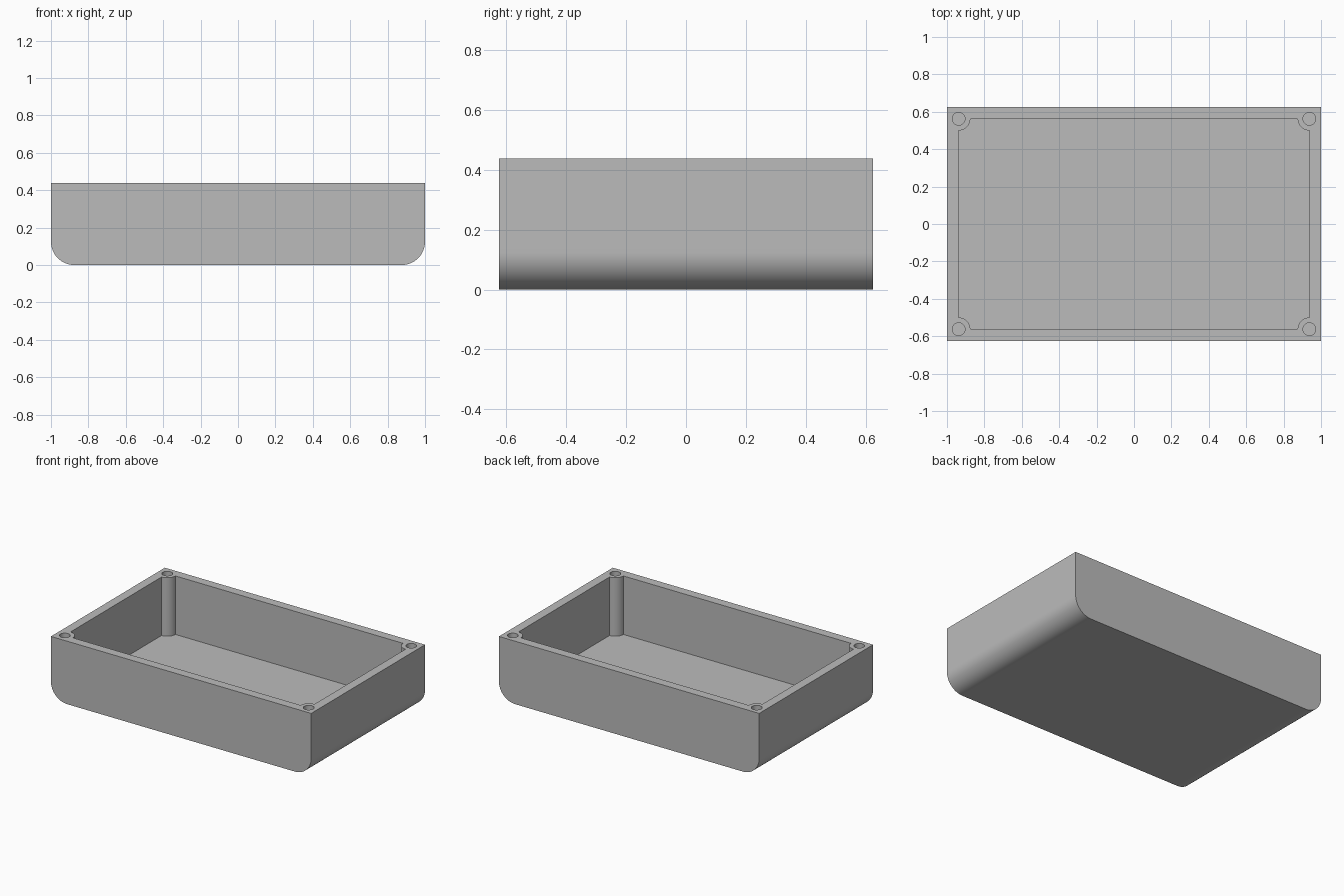
import bpy, bmesh
from math import pi, sin, cos, radians
from mathutils import Vector

if "Cube" in bpy.data.objects:
    bpy.data.objects.remove(bpy.data.objects["Cube"])

LENGTH, DEPTH, HEIGHT = 2.0, 1.25, 0.4375
WALL, FLOOR = 0.0625, 0.031
EDGE_RADIUS, POST_RADIUS, HOLE_RADIUS = 0.125, 0.0625, 0.034
HOLE_BOTTOM = 0.125


def arc(cx, cy, r, start, end, steps):
    """Points along an arc, angles in degrees."""
    angles = [radians(start + (end - start) * i / steps) for i in range(steps + 1)]
    return [(cx + r * cos(a), cy + r * sin(a)) for a in angles]


def add_prism(bm, points, direction):
    """Extrude a closed outline into a solid."""
    face = bm.faces.new([bm.verts.new(p) for p in points])
    top = bmesh.ops.extrude_face_region(bm, geom=[face])["geom"]
    verts = [g for g in top if isinstance(g, bmesh.types.BMVert)]
    bmesh.ops.translate(bm, verts=verts, vec=Vector(direction))


def make_object(name, bm):
    bmesh.ops.recalc_face_normals(bm, faces=bm.faces[:])
    mesh = bpy.data.meshes.new(name)
    bm.to_mesh(mesh)
    bm.free()
    obj = bpy.data.objects.new(name, mesh)
    bpy.context.collection.objects.link(obj)
    return obj


# Outer body: rounded lower edges along the two short sides
hx, hy = LENGTH / 2, DEPTH / 2
profile = [(-hx, HEIGHT)]
profile += arc(-hx + EDGE_RADIUS, EDGE_RADIUS, EDGE_RADIUS, 180, 270, 24)
profile += arc(hx - EDGE_RADIUS, EDGE_RADIUS, EDGE_RADIUS, 270, 360, 24)
profile += [(hx, HEIGHT)]
bm = bmesh.new()
add_prism(bm, [(x, -hy, z) for x, z in profile], (0, DEPTH, 0))
box = make_object("enclosure_box", bm)

# Cavity whose corners wrap around the quarter-round screw posts
ix, iy = hx - WALL, hy - WALL
corners = [(ix, iy, 270), (-ix, iy, 360), (-ix, -iy, 90), (ix, -iy, 180)]
outline = []
for x, y, start in corners:
    outline += arc(x, y, POST_RADIUS, start, start - 90, 16)
bm = bmesh.new()
add_prism(bm, [(x, y, FLOOR) for x, y in outline], (0, 0, HEIGHT))

# Blind screw holes in the posts
for x, y, start in corners:
    circle = arc(x, y, HOLE_RADIUS, 0, 360, 32)[:-1]
    add_prism(bm, [(px, py, HOLE_BOTTOM) for px, py in circle], (0, 0, HEIGHT))
cutter = make_object("cavity_cutter", bm)
cutter.hide_render = True

# Cut the body
cut = box.modifiers.new("hollow", "BOOLEAN")
cut.operation = "DIFFERENCE"
cut.solver = "EXACT"
cut.object = cutter
bpy.ops.object.select_all(action="DESELECT")
bpy.context.view_layer.objects.active = box
box.select_set(True)
bpy.ops.object.modifier_apply(modifier=cut.name)
bpy.data.objects.remove(cutter)

# Single grey material
grey = bpy.data.materials.new("plain_grey")
grey.use_nodes = True
color = (0.5, 0.5, 0.5, 1)
grey.diffuse_color = color
grey.node_tree.nodes["Principled BSDF"].inputs["Base Color"].default_value = color
box.data.materials.clear()
box.data.materials.append(grey)
for poly in box.data.polygons:
    poly.material_index = 0

bpy.ops.object.shade_smooth_by_angle(angle=radians(30))
